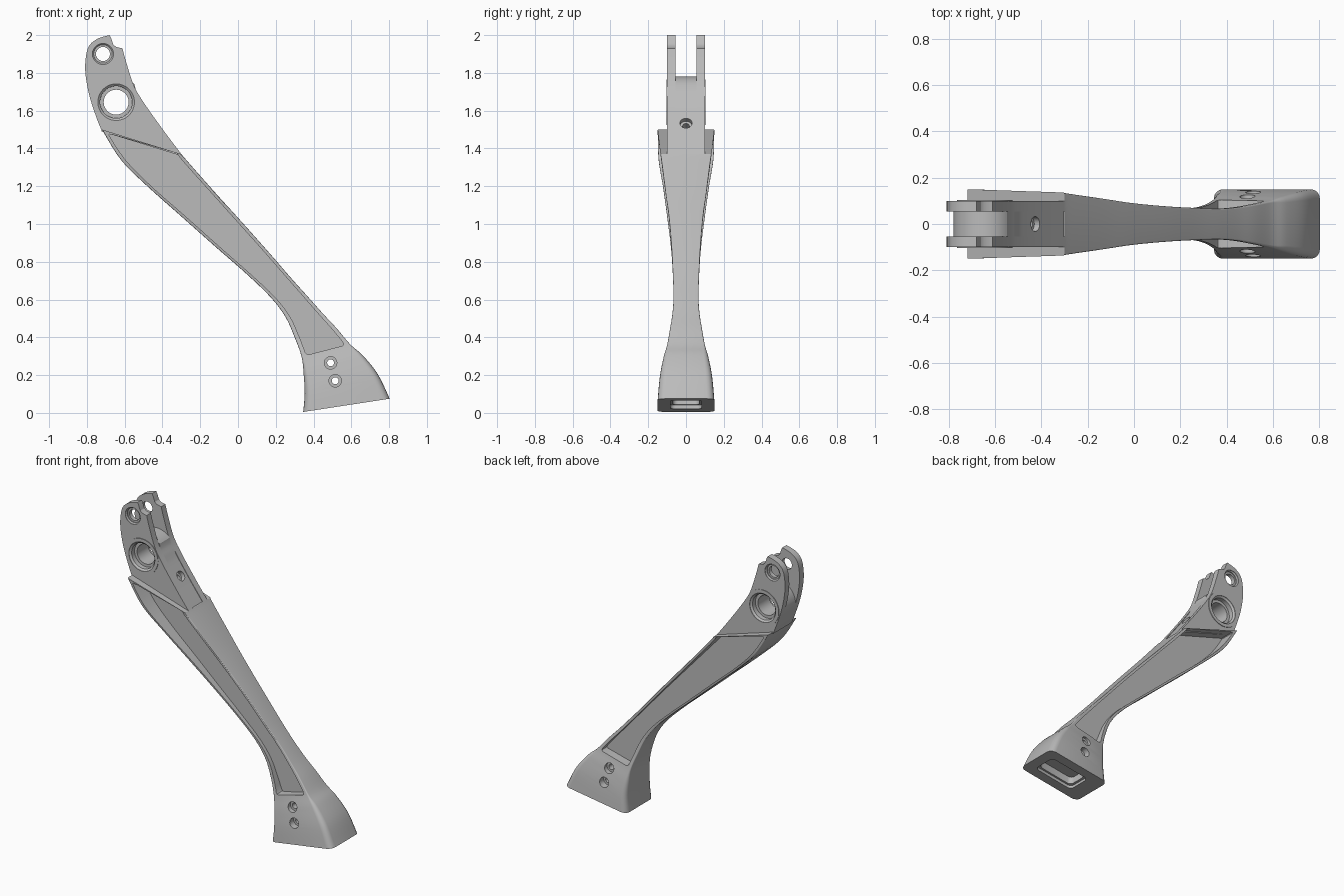
import bpy, bmesh, math
from mathutils import Vector, Matrix

if "Cube" in bpy.data.objects:
    bpy.data.objects.remove(bpy.data.objects["Cube"], do_unlink=True)

GREY = (0.5, 0.5, 0.5, 1)
metal = bpy.data.materials.new("grey metal")
metal.use_nodes = True
metal.diffuse_color = GREY
metal.node_tree.nodes["Principled BSDF"].inputs["Base Color"].default_value = GREY


def finish(name, bm):
    bmesh.ops.recalc_face_normals(bm, faces=bm.faces)
    mesh = bpy.data.meshes.new(name)
    bm.to_mesh(mesh)
    bm.free()
    mesh.materials.append(metal)
    obj = bpy.data.objects.new(name, mesh)
    bpy.context.collection.objects.link(obj)
    return obj


def loft(name, rings):
    """Skin a list of equal rings and cap both ends."""
    bm = bmesh.new()
    rows = [[bm.verts.new(p) for p in ring] for ring in rings]
    n = len(rows[0])
    for a, b in zip(rows, rows[1:]):
        for i in range(n):
            j = (i + 1) % n
            bm.faces.new((a[i], a[j], b[j], b[i]))
    bm.faces.new(rows[0])
    bm.faces.new(rows[-1])
    return finish(name, bm)


def prism(name, pts, y0, y1):
    return loft(name, [[(x, y, z) for x, z in pts] for y in (y0, y1)])


def rod(name, start, end, r):
    """Cylinder between two points."""
    a, b = Vector(start), Vector(end)
    bm = bmesh.new()
    turn = (b - a).to_track_quat("Z", "Y").to_matrix().to_4x4()
    bmesh.ops.create_cone(bm, cap_ends=True, segments=48, radius1=r, radius2=r,
                          depth=(b - a).length,
                          matrix=Matrix.Translation((a + b) / 2) @ turn)
    return finish(name, bm)


def stepped_bore(x, z, steps, sides=48):
    """Symmetric cutter along y; steps are (distance, radius) going inwards."""
    profile = steps + [(-y, r) for y, r in reversed(steps)]
    turns = [math.tau * i / sides for i in range(sides)]
    return loft("bore_cutter", [[(x + r * math.cos(a), y, z + r * math.sin(a)) for a in turns]
                                for y, r in profile])


def cut(obj, cutters):
    """Subtract the cutters in turn."""
    bpy.context.view_layer.objects.active = obj
    for c in cutters:
        c.hide_render = True
        mod = obj.modifiers.new("cut", "BOOLEAN")
        mod.operation, mod.solver, mod.object = "DIFFERENCE", "EXACT", c
        bpy.ops.object.modifier_apply(modifier=mod.name)


def curve_at(rows, t):
    """Smooth interpolation through rows of numbers."""
    i = min(int(t), len(rows) - 2)
    f = t - i
    p1, p2 = rows[i], rows[i + 1]
    p0, p3 = rows[max(i - 1, 0)], rows[min(i + 2, len(rows) - 1)]
    return [b + 0.5 * f * (c - a + f * (2 * a - 5 * b + 4 * c - d + f * (3 * (b - c) + d - a)))
            for a, b, c, d in zip(p0, p1, p2, p3)]


def smooth_path(pts, steps=5):
    return [curve_at(pts, i / steps) for i in range((len(pts) - 1) * steps + 1)]


def rounded_ring(up, low, h_up, h_low, r):
    """Rounded rectangle from low to up, with a half width in y at each end."""
    d = (up - low).normalized()
    ring = []
    corners = ((up, 1, 1, h_up), (low, -1, 1, h_low), (low, -1, -1, h_low), (up, 1, -1, h_up))
    for k, (p, s, side, h) in enumerate(corners):
        arc = [math.radians(a) for a in (0, 22.5, 45, 67.5, 90)]
        for a in arc if k % 2 else arc[::-1]:
            q = p + d * s * (r * math.sin(a) - r)
            q.y = side * (h - r + r * math.cos(a))
            ring.append(q)
    return ring


# Arm stations: upper edge x z, lower edge x z, half widths, corner radius
STATIONS = [
    (-.30, 1.37, -.72, 1.50, .136, .15, .006),
    (-.27, 1.335, -.62, 1.34, .130, .145, .006),
    (-.12, 1.165, -.48, 1.20, .108, .122, .006),
    (.0, 1.033, -.30, 1.04, .090, .10, .006),
    (.15, .865, -.12, .88, .076, .08, .006),
    (.28, .715, .04, .74, .069, .07, .006),
    (.37, .615, .17, .615, .066, .066, .006),
    (.45, .525, .25, .51, .072, .070, .006),
    (.52, .45, .30, .40, .084, .083, .007),
    (.595, .362, .337, .295, .10, .105, .009),
    (.66, .305, .348, .20, .118, .127, .025),
    (.74, .205, .353, .10, .138, .143, .035),
    (.803, .075, .345, .005, .15, .15, .04),
]


def edges_at(t):
    ux, uz, lx, lz, h_up, h_low, r = curve_at(STATIONS, t)
    return Vector((ux, 0, uz)), Vector((lx, 0, lz)), h_up, h_low, r


def pocket_ring(t, inset, side):
    up, low = edges_at(t)[:2]
    d = (up - low).normalized() * inset
    return [(p.x, side * y, p.z) for p, y in
            ((up - d, .042), (up - d, .3), (low + d, .3), (low + d, .042))]


LAST = len(STATIONS) - 1
arm = loft("arm", [rounded_ring(*edges_at(i / 5)) for i in range(LAST * 5 + 1)])

# Flat-floored side pockets, with softened ends
POCKET = [(.13, .05), (.15, .033), (.2, .025)]
POCKET += [(i / 4, .024) for i in range(1, 35)]
POCKET += [(8.8, .025), (8.9, .029), (8.96, .042)]
cutters = [loft("pocket_cutter", [pocket_ring(t, w, s) for t, w in POCKET]) for s in (1, -1)]

# Bolt holes through the foot
for x, z in ((.49, .265), (.515, .17)):
    cutters.append(stepped_bore(x, z, [(.3, .033), (.095, .033), (.095, .018)]))

# Rounded socket underneath
along, inward = Vector((.99, 0, .15)), Vector((-.15, 0, .99))
base = Vector((.593, 0, .043))
socket = []
for depth, half, width in ((-.05, .145, .083), (.02, .145, .083), (.02, .13, .07), (.07, .13, .07)):
    mid = base + inward * depth
    socket.append(rounded_ring(mid + along * half, mid - along * half, width, width, .028))
cutters.append(loft("socket_cutter", socket))
cut(arm, cutters)

# Clevis outline
back = smooth_path([(-.722, 1.495), (-.75, 1.565), (-.787, 1.68), (-.807, 1.79),
                    (-.807, 1.87), (-.79, 1.94), (-.745, 1.98), (-.68, 2.0)])
notch = [(-.672, 1.985), (-.66, 1.95), (-.645, 1.937), (-.612, 1.93)]
front = smooth_path([(-.612, 1.93), (-.59, 1.85), (-.55, 1.73), (-.497, 1.64),
                     (-.40, 1.503), (-.30, 1.37)])
foot_line = [(-.305, 1.362), (-.722, 1.49)]
lugs = [prism(n, back + notch + front[1:] + foot_line, s * .055, s * .1)
        for n, s in (("left_lug", 1), ("right_lug", -1))]

# Rounded core between the lugs, with a shallow recess down its front slope
PIVOT, PIN = (-.645, 1.645), (-.715, 1.9)
arc = [(PIVOT[0] + .135 * math.cos(math.radians(a)), PIVOT[1] + .135 * math.sin(math.radians(a)))
       for a in range(168, 40, -4)]
slope = [p for p in front if 1.645 < p[1] < 1.73]
slope += [(x - .0025, z - .002) for x, z in front if z < 1.645]
core = prism("clevis_core", [p for p in back if p[1] < 1.66] + arc + slope + foot_line,
             -.055, .055)

# Raised rings around the pivot
bosses = [rod(n, (PIVOT[0], s * .08, PIVOT[1]), (PIVOT[0], s * .104, PIVOT[1]), .12)
          for n, s in (("left_boss", 1), ("right_boss", -1))]

# Stepped pivot and pin bores
pivot_bore = stepped_bore(*PIVOT, [(.3, .097), (.101, .097), (.091, .085), (.06, .085), (.06, .066)])
pin_bore = stepped_bore(*PIN, [(.3, .056), (.097, .056), (.09, .049), (.083, .049), (.083, .037)])
for part in lugs:
    cut(part, [pivot_bore, pin_bore])
for part in bosses:
    cut(part, [pivot_bore])

# Screw hole in the front slope of the core
out, mid = Vector((.81, 0, .58)), Vector((-.425, 0, 1.535))
screw = [rod("screw_cutter", mid - out * .03, mid + out * .1, .032),
         rod("screw_pilot_cutter", mid - out * .1, mid + out * .1, .018)]
cut(core, [pivot_bore] + screw)

for c in cutters + screw + [pivot_bore, pin_bore]:
    bpy.data.objects.remove(c, do_unlink=True)

# Smooth curves, sharp edges
bpy.ops.object.select_all(action="DESELECT")
for part in [arm, core] + lugs + bosses:
    part.select_set(True)
bpy.context.view_layer.objects.active = arm
bpy.ops.object.shade_smooth_by_angle(angle=math.radians(30))
